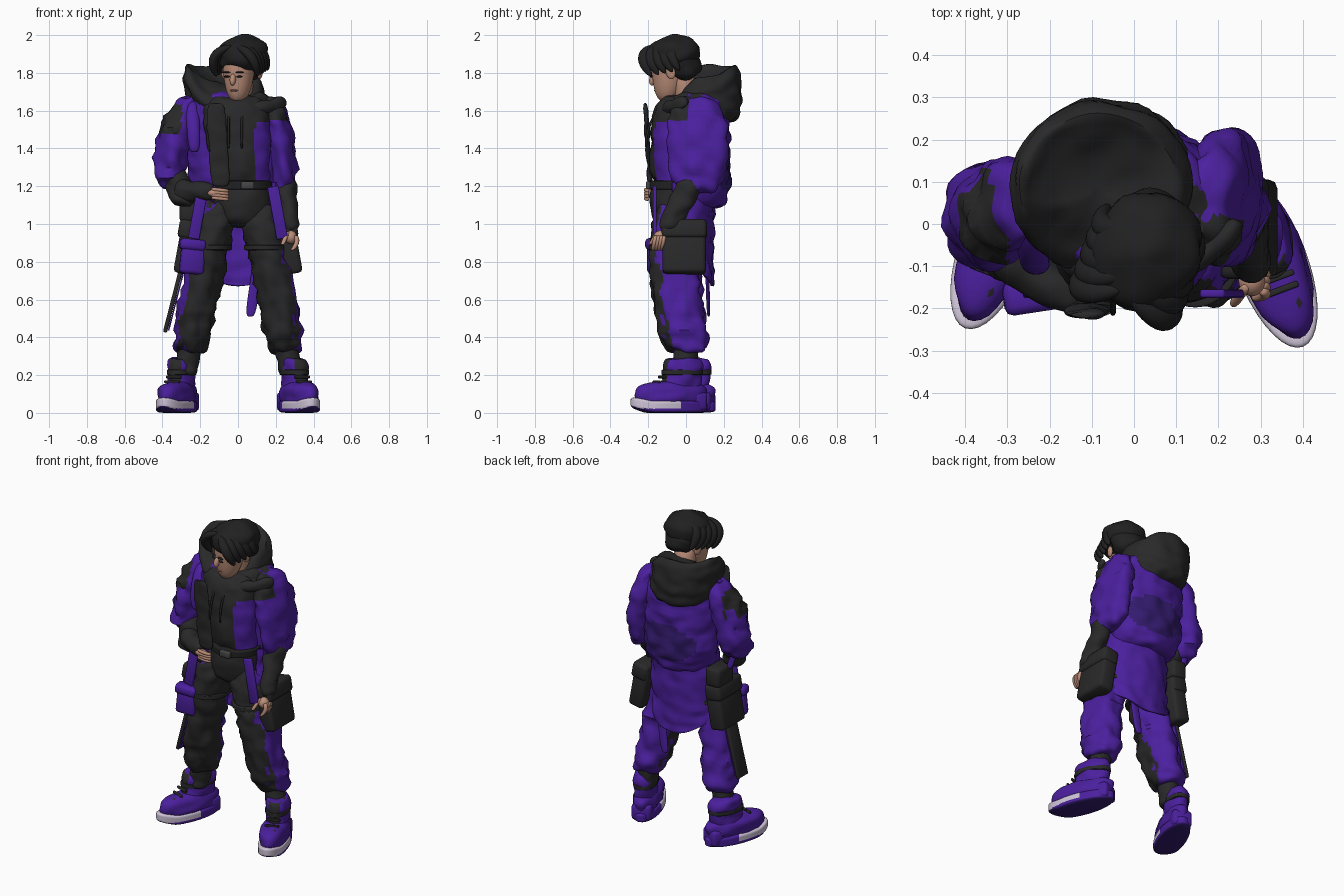
import bpy, bmesh, math
from mathutils import Vector, Matrix, Euler, noise

cube = bpy.data.objects.get("Cube")
if cube:
    bpy.data.objects.remove(cube, do_unlink=True)


def material(name, red, green, blue):
    result = bpy.data.materials.new(name)
    result.use_nodes = True
    result.diffuse_color = (red, green, blue, 1)
    shader = result.node_tree.nodes["Principled BSDF"]
    shader.inputs["Base Color"].default_value = result.diffuse_color
    shader.inputs["Roughness"].default_value = .9
    return result


PURPLE = material("purple cloth", .07, .014, .34)
DARK = material("dark purple", .034, .011, .16)
BLACK = material("black cloth", .022, .022, .022)
HAIR = material("black hair", .015, .015, .015)
SKIN = material("skin", .5, .27, .19)
LIP = material("lip", .33, .13, .1)
WHITE = material("pale lavender sole", .62, .55, .68)
METAL = material("dark metal", .06, .06, .06)


def finish(name, bm, colours, rule=None, fold=0, place=None):
    """Wrinkle, colour and store a mesh as a named object."""
    bmesh.ops.recalc_face_normals(bm, faces=bm.faces)
    bm.normal_update()
    for vert in bm.verts:
        spot = Vector((vert.co.x, vert.co.y, vert.co.z * 1.5)) * 13
        vert.co += vert.normal * fold * noise.noise(spot)
    bm.normal_update()
    for face in bm.faces:
        face.smooth = True
        if rule:
            face.material_index = colours.index(rule(face.calc_center_median(), face.normal))
    for edge in bm.edges:
        edge.smooth = edge.calc_face_angle(0) < .9
    if place:
        bm.transform(place)
    mesh = bpy.data.meshes.new(name)
    bm.to_mesh(mesh)
    bm.free()
    for colour in colours:
        mesh.materials.append(colour)
    obj = bpy.data.objects.new(name, mesh)
    bpy.context.collection.objects.link(obj)
    return obj


def pod(name, start, end, rx, ry, colours, rule=None, taper=1, puff=4, bow=(0, 0, 0),
        level=True, arc=None, fold=0, warp=None, place=None, steps=24, seg=36):
    """Rounded tube along a bowed line; puff squares its ends, taper scales its start."""
    start, end, bow = Vector(start), Vector(end), Vector(bow)
    first, last = arc or (0, math.tau)
    count = seg + 1 if arc else seg
    bm = bmesh.new()
    rows = []
    for i in range(steps + 1):
        c = -math.cos(math.pi * i / steps)
        t = (1 + c) / 2
        centre = start.lerp(end, t) + bow * (1 - c * c)
        across, depth = Vector((1, 0, 0)), Vector((0, 1, 0))
        if not level:
            along = (end - start - bow * 4 * c).normalized()
            depth = (depth - along * along.y).normalized()
            across = depth.cross(along)
        scale = (taper + (1 - taper) * t) * (max(.0001, 1 - abs(c) ** puff) ** (1 / puff) if puff else 1)
        row = []
        for k in range(count):
            a = first + (last - first) * k / seg
            p = centre + (across * math.cos(a) * rx + depth * math.sin(a) * ry) * scale
            row.append(bm.verts.new(warp(p) if warp else p))
        rows.append(row)
    for low, high in zip(rows, rows[1:]):
        for k in range(seg):
            j = (k + 1) % count
            bm.faces.new((low[k], low[j], high[j], high[k]))
    if not arc:
        bm.faces.new(rows[0])
        bm.faces.new(rows[-1])
    return finish(name, bm, colours, rule, fold, place)


def ball(name, centre, radii, colour, place=None, fold=0):
    bm = bmesh.new()
    shape = Matrix.Translation(centre) @ Matrix.Diagonal((*radii, 1))
    bmesh.ops.create_uvsphere(bm, u_segments=32, v_segments=20, radius=1, matrix=shape)
    return finish(name, bm, [colour], fold=fold, place=place)


def box(name, centre, size, colour, turn=(0, 0, 0), place=None, bevel=.02):
    bm = bmesh.new()
    shape = Matrix.Translation(centre) @ Euler(turn).to_matrix().to_4x4() @ Matrix.Diagonal((*size, 1))
    bmesh.ops.create_cube(bm, size=1, matrix=shape)
    bmesh.ops.bevel(bm, geom=bm.edges[:], offset=bevel, segments=2, affect='EDGES', profile=.5)
    return finish(name, bm, [colour], place=place)


SIDES = (("left", 1), ("right", -1))

# Head, turned and bowed, with parted hair
HEAD = Matrix.Translation((.015, -.06, 1.82)) @ Euler((.2, 0, -.35)).to_matrix().to_4x4()
pod("head", (0, -.07, -.16), (0, 0, .12), .1, .115, [SKIN], taper=.6, puff=3, place=HEAD)
pod("nose", (0, -.125, 0), (0, -.14, -.06), .016, .02, [SKIN], puff=2, place=HEAD)
pod("neck", (0, .02, 1.56), (.02, -.02, 1.8), .065, .065, [SKIN])
ball("mouth", (0, -.12, -.09), (.025, .015, .007), LIP, HEAD)
ball("hair_crown", (.015, .015, .075), (.13, .145, .103), HAIR, HEAD, fold=.015)
ball("hair_nape", (.01, .07, .01), (.105, .075, .085), HAIR, HEAD, fold=.015)
for side, s in SIDES:
    ball(side + "_eye", (s * .036, -.125, -.015), (.018, .007, .005), HAIR, HEAD)
    ball(side + "_brow", (s * .038, -.125, .008), (.024, .008, .004), HAIR, HEAD)
    ball(side + "_ear", (s * .1, .01, -.02), (.014, .026, .036), SKIN, HEAD)
    for i in range(5):
        back = .04 * i
        pod(f"{side}_hair_lock_{i}", (s * .01, back - .08, .14), (.01 + s * .115, back - .09, -.02), .025, .03, [HAIR],
            puff=2, bow=(s * .04, -.035, .03), level=False, place=HEAD, seg=14)


# Big fallen hood: a bowl pressed in at the top and dipping to the front
def hood_shape(p):
    radius = math.hypot(p.x + .08, p.y - .07) / .19
    if p.z > 1.75:
        p.z -= .13 * max(0, 1 - radius ** 2)
    p.z -= max(0, p.z - 1.55) * (4.5 * max(0, .04 - p.y) + 2 * max(0, p.x))
    return p


pod("hood", (-.06, .11, 1.53), (-.085, .08, 1.87), .22, .21, [BLACK], taper=.9, puff=4, warp=hood_shape,
    fold=.015, steps=36, seg=48)


# Jacket, hoodie and collar
def jacket_rule(c, n):
    if n.y < .1 and c.x > .04 and c.z > 1.5:
        return BLACK
    return DARK if n.y > .3 and math.hypot(c.x / .2, (c.z - 1.28) / .12) < 1 else PURPLE


def hoodie_rule(c, n):
    return PURPLE if c.x > .09 and 1.24 < c.z < 1.53 else BLACK


pod("jacket", (-.01, .08, 1.09), (-.04, .05, 1.7), .26, .175, [PURPLE, DARK, BLACK], jacket_rule,
    taper=.9, puff=5, fold=.02, steps=36, seg=60)
pod("hoodie", (.03, -.05, 1.12), (-.02, -.04, 1.68), .19, .125, [BLACK, PURPLE], hoodie_rule,
    taper=.75, bow=(0, -.035, 0), fold=.02, seg=48)
pod("lapel", (-.09, -.19, 1.2), (-.12, -.215, 1.64), .05, .012, [BLACK], puff=6, fold=.01)
pod("left_collar", (.04, -.12, 1.6), (.25, .01, 1.65), .035, .025, [BLACK], bow=(.02, -.02, 0), level=False, fold=.01)
pod("right_shoulder_strap", (-.23, -.1, 1.38), (-.25, .06, 1.67), .035, .025, [PURPLE], bow=(0, -.04, .04), level=False)
for x in (-.05, .02):
    pod("drawstring", (x, -.15, 1.6), (x, -.21, 1.4), .007, .007, [HAIR], bow=(0, -.02, 0), seg=8)

# Belt and hips
pod("hips", (.02, -.045, .98), (.03, -.055, 1.25), .155, .14, [BLACK], puff=3, fold=.01)
pod("belt", (.03, -.055, 1.18), (.03, -.055, 1.23), .15, .145, [HAIR], puff=9)
box("buckle", (.05, -.2, 1.205), (.07, .025, .04), METAL, bevel=.006)


# Sleeves, gloves and hands
def right_sleeve_rule(c, n):
    return BLACK if 1.49 < c.z < 1.63 and c.x < -.3 and n.y < .45 else PURPLE


def left_sleeve_rule(c, n):
    return BLACK if c.z > 1.55 and c.y < .02 else PURPLE


pod("right_sleeve", (-.25, .05, 1.69), (-.37, 0, 1.2), .088, .12, [PURPLE, BLACK], right_sleeve_rule,
    puff=3, bow=(-.025, 0, 0), fold=.03)
pod("left_sleeve", (.17, .05, 1.68), (.24, .06, 1.16), .075, .16, [PURPLE, BLACK], left_sleeve_rule,
    puff=3, bow=(.02, .01, 0), fold=.03)
pod("right_elbow", (-.34, 0, 1.3), (-.29, -.08, 1.1), .065, .07, [BLACK], fold=.015)
pod("right_forearm", (-.33, -.06, 1.18), (-.13, -.19, 1.17), .045, .045, [BLACK], taper=1.4, level=False, fold=.015)
pod("left_forearm", (.25, .04, 1.25), (.28, -.11, .95), .045, .055, [BLACK], taper=1.3, level=False, fold=.015)
pod("elbow_strap", (-.37, .03, 1.25), (-.335, .04, 1.13), .02, .01, [PURPLE])
ball("right_hand", (-.12, -.195, 1.165), (.045, .025, .022), SKIN)
ball("left_hand", (.28, -.135, .93), (.032, .036, .035), SKIN)
for i in range(4):
    step = .015 * i
    pod(f"left_finger_{i}", (.305, step - .16, .94), (.285, step - .175, .86), .013, .012, [SKIN],
        bow=(.015, 0, 0), seg=10)
    pod(f"right_finger_{i}", (-.14, -.205, 1.185 - step), (-.05, -.2, 1.175 - step), .01, .01, [SKIN],
        bow=(0, -.01, 0), level=False, seg=10)
pod("left_thumb", (.265, -.15, .96), (.235, -.19, .89), .012, .012, [SKIN], seg=10)


# Coat tail, open at the front, with a rounded hem
def hem(p):
    p.z += max(0, 1.1 - p.z) * 5 * p.x ** 2
    return p


tail = pod("coat_tail", (0, 0, 1.22), (0, -.02, .67), .235, .165, [PURPLE], taper=.9, puff=0,
           arc=(-.5, math.pi + .5), warp=hem, fold=.02)
tail.modifiers.new("cloth thickness", 'SOLIDIFY').thickness = .012
pod("tail_strap", (.11, .11, .82), (.065, .12, .51), .028, .01, [PURPLE])
box("side_strap", (-.34, -.02, .61), (.022, .1, .38), BLACK, (0, .25, 0), bevel=.008)
box("side_strap_lining", (-.326, -.02, .6), (.008, .09, .34), PURPLE, (0, .25, 0), bevel=.002)

# Cargo pouches at the hips
for side, s in SIDES:
    lean = (0, -s * .18, 0)
    box(side + "_pouch", (s * .27, -.01, .87), (.1, .23, .27), BLACK, lean)
    box(side + "_pouch_flap", (s * .26, -.01, .97), (.11, .24, .1), BLACK, lean)
    box(side + "_pouch_pocket", (s * .3, 0, .81), (.06, .17, .13), BLACK, lean)
    box(side + "_hanging_strap", (s * .21, -.165, 1.06), (.06, .02, .28), PURPLE, lean, bevel=.006)
box("right_upper_pouch", (-.26, .03, 1.07), (.1, .16, .12), BLACK)
box("front_pouch", (-.24, -.165, .82), (.13, .07, .17), PURPLE, (0, .1, .15))
box("front_pouch_flap", (-.24, -.17, .89), (.14, .08, .06), PURPLE, (0, .1, .15))


# Shoe shapes and colours
def toe_lift(p):
    p.z += .25 * max(0, -p.y - .12)
    return p


def sole_rule(c, n):
    if n.z < -.5:
        return DARK
    return WHITE if c.y < .03 and c.z > .024 else PURPLE


def tongue_rule(c, n):
    return BLACK if n.y < -.2 and abs(c.x) < .035 and c.z > .1 and c.y > -.12 else PURPLE


# Trousers, black in front and purple outside and behind, over high-top trainers
for side, s in SIDES:
    pod(side + "_trouser_leg", (s * .09, -.04, 1.12), (s * .255, .01, .32), .104, .13, [BLACK, PURPLE],
        lambda c, n: PURPLE if n.x * s * .4 + n.y > -.25 else BLACK,
        puff=6, bow=(s * .012, -.04, 0), fold=.025, steps=36, seg=60)
    pod(side + "_thigh_strap", (s * .145, -.06, .86), (s * .145, -.06, .89), .113, .138, [BLACK], puff=9)
    pod(side + "_sock", (s * .25, 0, .38), (s * .28, 0, .2), .06, .066, [BLACK], puff=9, fold=.01)
    foot = Matrix.Translation((s * .325, -.068 - s * .022, 0)) @ Matrix.Rotation(s * .36, 4, 'Z')
    pod(side + "_sole", (0, 0, 0), (0, 0, .066), .086, .215, [PURPLE, WHITE, DARK], sole_rule,
        puff=6, warp=toe_lift, place=foot)
    pod(side + "_shoe_vamp", (0, -.01, .02), (0, .03, .17), .08, .2, [PURPLE, BLACK], tongue_rule,
        puff=2.5, warp=toe_lift, place=foot, fold=.01)
    pod(side + "_boot_shaft", (0, .06, .05), (0, .08, .29), .067, .11, [PURPLE, BLACK], tongue_rule,
        puff=8, place=foot, fold=.015)
    pod(side + "_ankle_strap", (0, .075, .2), (0, .075, .23), .072, .115, [BLACK], puff=9, place=foot)
    box(side + "_heel_block", (0, .15, .06), (.12, .1, .1), PURPLE, place=foot)
    for i in range(4):
        box(f"{side}_lace_{i}", (0, .03 * i - .1, .14 + .025 * i), (.085, .015, .015), BLACK, place=foot, bevel=.004)
